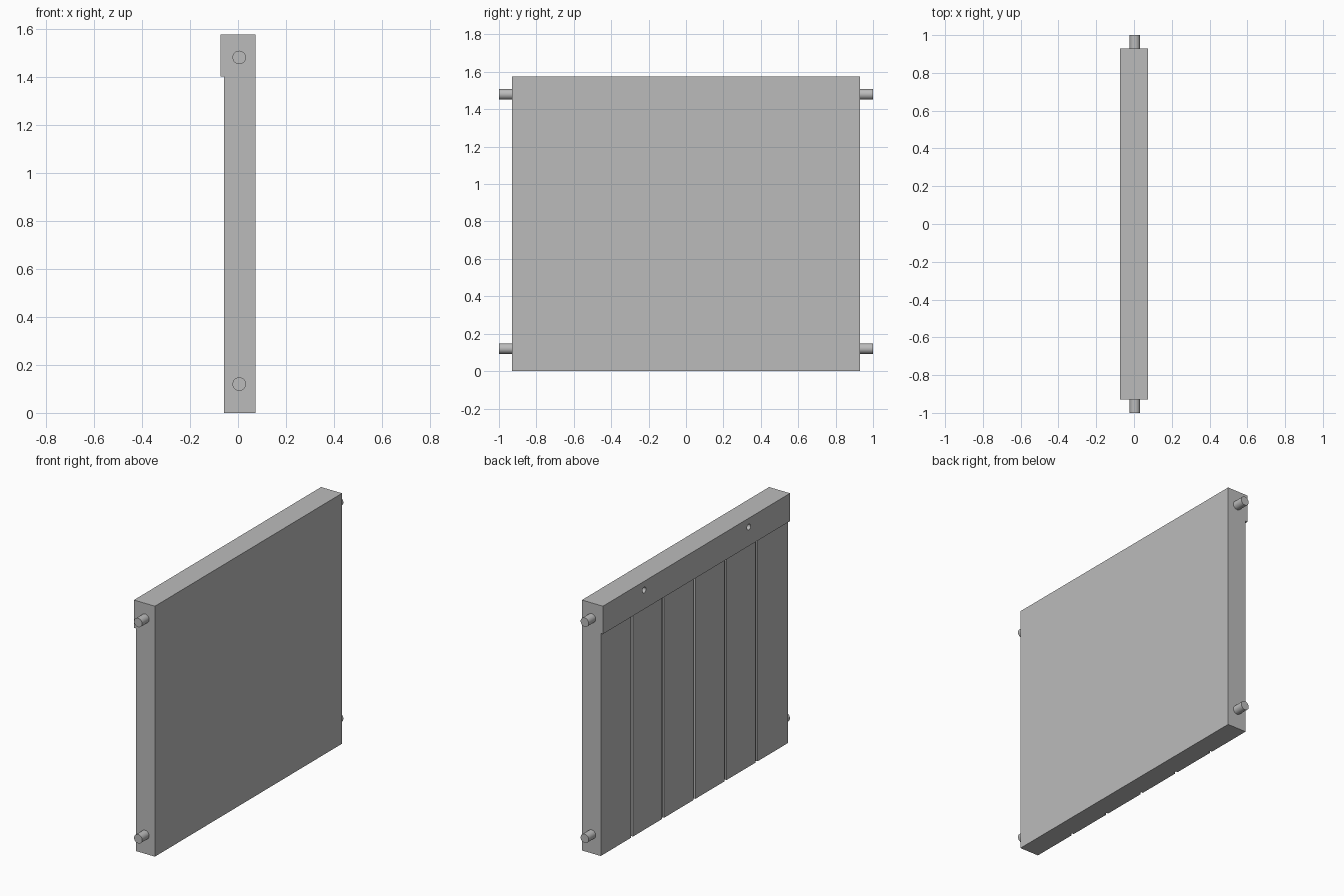
import bpy, bmesh, math
from mathutils import Matrix

cube = bpy.data.objects.get("Cube")
if cube:
    bpy.data.objects.remove(cube, do_unlink=True)

HALF_LENGTH, TOP, RAIL_BOTTOM = 0.93, 1.575, 1.40
FLAT_X, PANEL_X, RAIL_X = 0.073, -0.058, -0.073
PIN_X, PIN_RADIUS = 0.005, 0.028

grey = bpy.data.materials.new("plain grey")
grey.use_nodes = True
grey.diffuse_color = (0.5, 0.5, 0.5, 1)
grey.node_tree.nodes["Principled BSDF"].inputs["Base Color"].default_value = grey.diffuse_color


def finish(name, bm):
    bmesh.ops.recalc_face_normals(bm, faces=bm.faces)
    mesh = bpy.data.meshes.new(name)
    bm.to_mesh(mesh)
    bm.free()
    mesh.materials.append(grey)
    obj = bpy.data.objects.new(name, mesh)
    bpy.context.collection.objects.link(obj)
    return obj


def add_box(bm, low, high):
    size = [b - a for a, b in zip(low, high)]
    mid = [(a + b) / 2 for a, b in zip(low, high)]
    bmesh.ops.create_cube(bm, size=1, matrix=Matrix.Translation(mid) @ Matrix.Diagonal((*size, 1)))


def add_cylinder(bm, centre, radius, depth, axis):
    turn = Matrix.Rotation(math.pi / 2, 4, axis)
    bmesh.ops.create_cone(bm, cap_ends=True, segments=32, radius1=radius, radius2=radius,
                          depth=depth, matrix=Matrix.Translation(centre) @ turn)


def smooth(obj):
    bpy.ops.object.select_all(action="DESELECT")
    bpy.context.view_layer.objects.active = obj
    obj.select_set(True)
    bpy.ops.object.shade_smooth_by_angle(angle=math.radians(35))


# Panel with a thicker top rail, as one extruded end profile
bm = bmesh.new()
profile = [(FLAT_X, 0), (FLAT_X, TOP), (RAIL_X, TOP), (RAIL_X, RAIL_BOTTOM),
           (PANEL_X, RAIL_BOTTOM), (PANEL_X, 0)]
face = bm.faces.new([bm.verts.new((x, -HALF_LENGTH, z)) for x, z in profile])
side = bmesh.ops.extrude_face_region(bm, geom=[face])
bmesh.ops.translate(bm, vec=(0, 2 * HALF_LENGTH, 0),
                    verts=[v for v in side["geom"] if isinstance(v, bmesh.types.BMVert)])
panel = finish("panel", bm)

# Cutters: five board grooves below the rail and two round holes in it
bm = bmesh.new()
for i in range(-2, 3):
    y = i * HALF_LENGTH / 3
    add_box(bm, (PANEL_X - 0.05, y - 0.01, -0.05), (PANEL_X + 0.012, y + 0.01, RAIL_BOTTOM))
for sign in (-1, 1):
    add_cylinder(bm, (RAIL_X, sign * 0.52, 1.52), 0.018, 0.08, "Y")
cutter = finish("groove_and_hole_cutter", bm)
cutter.hide_render = True

cut = panel.modifiers.new("cut", "BOOLEAN")
cut.operation, cut.solver, cut.object = "DIFFERENCE", "EXACT", cutter
bpy.context.view_layer.objects.active = panel
bpy.ops.object.modifier_apply(modifier=cut.name)
bpy.data.objects.remove(cutter, do_unlink=True)
smooth(panel)

# Four round pins on the two ends
for end, sign in (("front", -1), ("back", 1)):
    for level, z in (("lower", 0.12), ("upper", 1.48)):
        bm = bmesh.new()
        add_cylinder(bm, (PIN_X, sign * (HALF_LENGTH + 0.03), z), PIN_RADIUS, 0.08, "X")
        smooth(finish(f"{end}_{level}_pin", bm))
